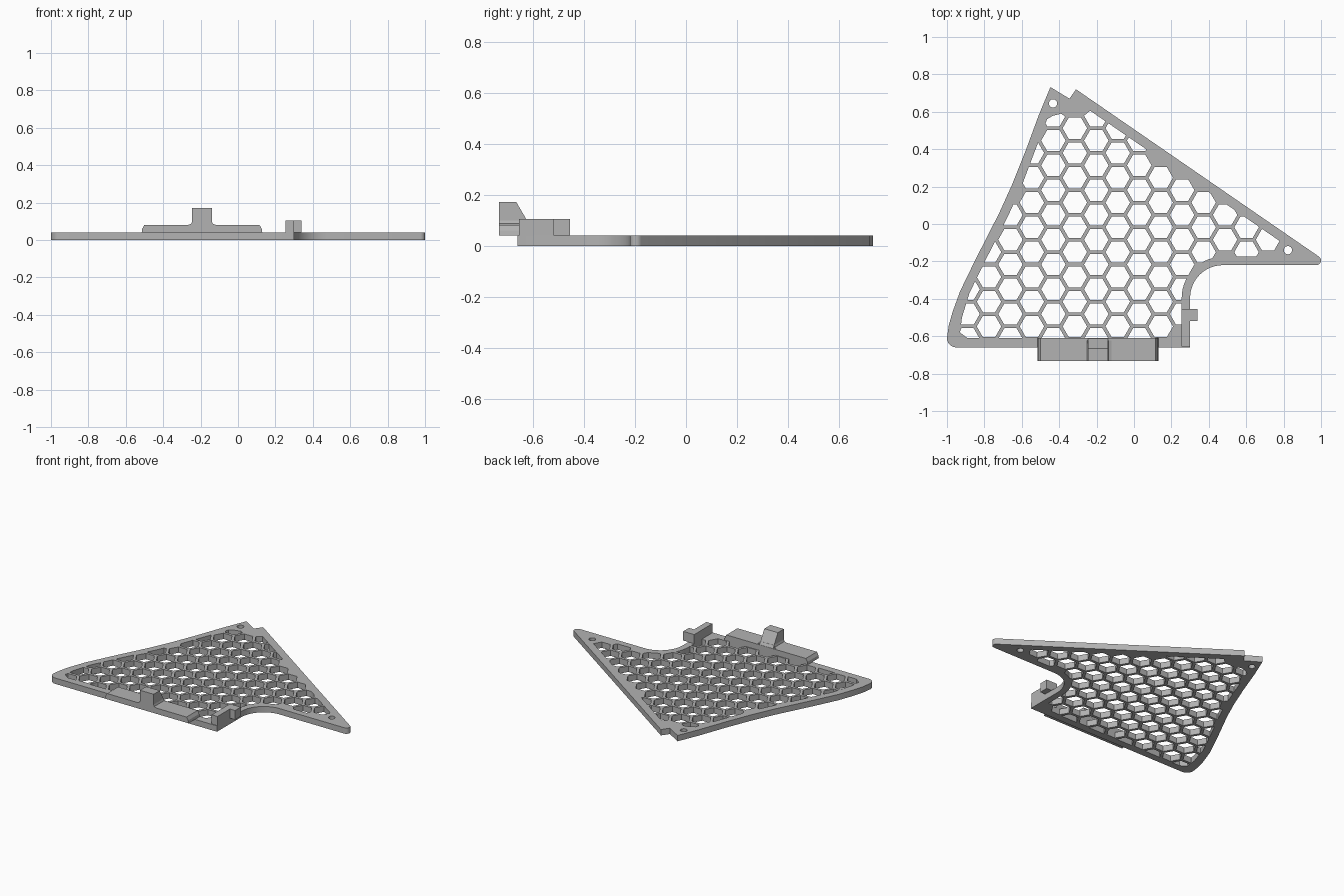
import bpy
import bmesh
from math import cos, sin, radians, sqrt

if "Cube" in bpy.data.objects:
    bpy.data.objects.remove(bpy.data.objects["Cube"], do_unlink=True)

THICK = 0.041

grey = bpy.data.materials.new("plain grey plastic")
grey.diffuse_color = (0.45, 0.45, 0.45, 1)
grey.use_nodes = True
grey.node_tree.nodes["Principled BSDF"].inputs["Base Color"].default_value = (0.45, 0.45, 0.45, 1)


def prisms(name, profiles, low, high, axis="z"):
    """Extrude closed profiles along an axis into one object."""
    place = {"z": lambda u, v, w: (u, v, w),
             "y": lambda u, v, w: (u, w, v),
             "x": lambda u, v, w: (w, u, v)}[axis]
    bm = bmesh.new()
    for profile in profiles:
        a = [bm.verts.new(place(u, v, low)) for u, v in profile]
        b = [bm.verts.new(place(u, v, high)) for u, v in profile]
        bm.faces.new(a)
        bm.faces.new(b)
        for i in range(len(a)):
            j = (i + 1) % len(a)
            bm.faces.new((a[i], a[j], b[j], b[i]))
    bmesh.ops.recalc_face_normals(bm, faces=bm.faces)
    mesh = bpy.data.meshes.new(name)
    bm.to_mesh(mesh)
    bm.free()
    mesh.materials.append(grey)
    obj = bpy.data.objects.new(name, mesh)
    bpy.context.collection.objects.link(obj)
    return obj


def combine(obj, other, operation):
    """Apply a boolean and discard the helper."""
    mod = obj.modifiers.new("cut", "BOOLEAN")
    mod.operation = operation
    mod.solver = "EXACT"
    mod.object = other
    bpy.context.view_layer.objects.active = obj
    bpy.ops.object.modifier_apply(modifier=mod.name)
    bpy.data.objects.remove(other, do_unlink=True)


def arc(cx, cy, r, start, end, steps):
    angles = [radians(start + (end - start) * i / steps) for i in range(steps + 1)]
    return [(cx + r * cos(t), cy + r * sin(t)) for t in angles]


def inside(x, y, poly):
    hit = False
    for (x1, y1), (x2, y2) in zip(poly, poly[1:] + poly[:1]):
        if (y1 > y) != (y2 > y) and x < x1 + (y - y1) * (x2 - x1) / (y2 - y1):
            hit = not hit
    return hit


# Plate outline, with concave corner arc, rounded tips and top notch
outline = (arc(-0.95, -0.61, 0.05, 180, 270, 6) + [(0.30, -0.66)]
           + arc(0.475, -0.395, 0.175, 180, 90, 14)
           + arc(0.975, -0.195, 0.025, -90, 50, 6)
           + [(-0.31, 0.72), (-0.345, 0.67), (-0.447, 0.732), (-0.51, 0.58),
              (-0.58, 0.39), (-0.65, 0.215), (-0.72, 0.06), (-0.85, -0.195),
              (-0.93, -0.36), (-0.97, -0.47), (-0.99, -0.54)])

# Region of the honeycomb, leaving a solid rim and screw bosses
field = ([(-0.93, -0.58), (-0.89, -0.61), (0.23, -0.61), (0.255, -0.585)]
         + arc(0.475, -0.395, 0.22, 180, 90, 14)
         + [(0.75, -0.175), (0.77, -0.14), (0.785, -0.095), (-0.235, 0.606),
            (-0.275, 0.572), (-0.365, 0.572), (-0.39, 0.59), (-0.435, 0.578),
            (-0.465, 0.56), (-0.53, 0.39), (-0.60, 0.205),
            (-0.67, 0.05), (-0.80, -0.205), (-0.88, -0.37), (-0.92, -0.5)])

# Honeycomb cells, skipping those that would only leave slivers
PITCH = 0.1325
radius = (PITCH - 0.019) / sqrt(3)
cells = []
for col in range(-5, 12):
    for row in range(-9, 4):
        cx = -0.431 + col * PITCH * sqrt(3) / 2
        cy = 0.446 + (row + 0.5 * (col % 2)) * PITCH
        probes = arc(cx, cy, radius * 0.7, 0, 300, 5)
        if sum(inside(x, y, field) for x, y in probes) >= 2:
            cells.append(arc(cx, cy, radius, 0, 300, 5))

plate = prisms("honeycomb_plate", [outline], 0, THICK)
cutter = prisms("cell_cutter", cells, -0.2, 0.2)
combine(cutter, prisms("field_cutter", [field], -0.1, 0.1), "INTERSECT")
combine(plate, cutter, "DIFFERENCE")

# Screw holes
holes = [arc(x, y, 0.022, 0, 345, 23) for x, y in ((-0.433, 0.645), (0.823, -0.14))]
combine(plate, prisms("hole_cutter", holes, -0.1, 0.1), "DIFFERENCE")

# Front clip bar with bevelled ends and small fillets beside the tab
prisms("clip_bar", [[(-0.515, THICK), (0.13, THICK), (0.127, 0.06), (0.115, 0.081),
                     (-0.12, 0.081), (-0.135, 0.087), (-0.14, 0.1),
                     (-0.245, 0.1), (-0.25, 0.087), (-0.265, 0.081),
                     (-0.5, 0.081), (-0.512, 0.06)]], -0.732, -0.622, "y")
prisms("clip_bar_back", [[(-0.515, THICK), (0.13, THICK), (0.127, 0.06), (0.115, 0.081),
                          (-0.5, 0.081), (-0.512, 0.06)]], -0.622, -0.61, "y")

# Upright tab with a sloping back
prisms("clip_tab", [[(-0.732, THICK), (-0.612, THICK), (-0.612, 0.081),
                     (-0.665, 0.172), (-0.732, 0.172)]], -0.245, -0.14, "x")

# Hooked side bracket
prisms("side_hook", [[(0.255, -0.655), (0.30, -0.655), (0.30, -0.518), (0.34, -0.518),
                      (0.34, -0.455), (0.255, -0.455)]], THICK, 0.105)

# Smooth the curved walls, keep edges sharp
bpy.ops.object.select_all(action="DESELECT")
plate.select_set(True)
bpy.context.view_layer.objects.active = plate
bpy.ops.object.shade_smooth_by_angle(angle=radians(25))
